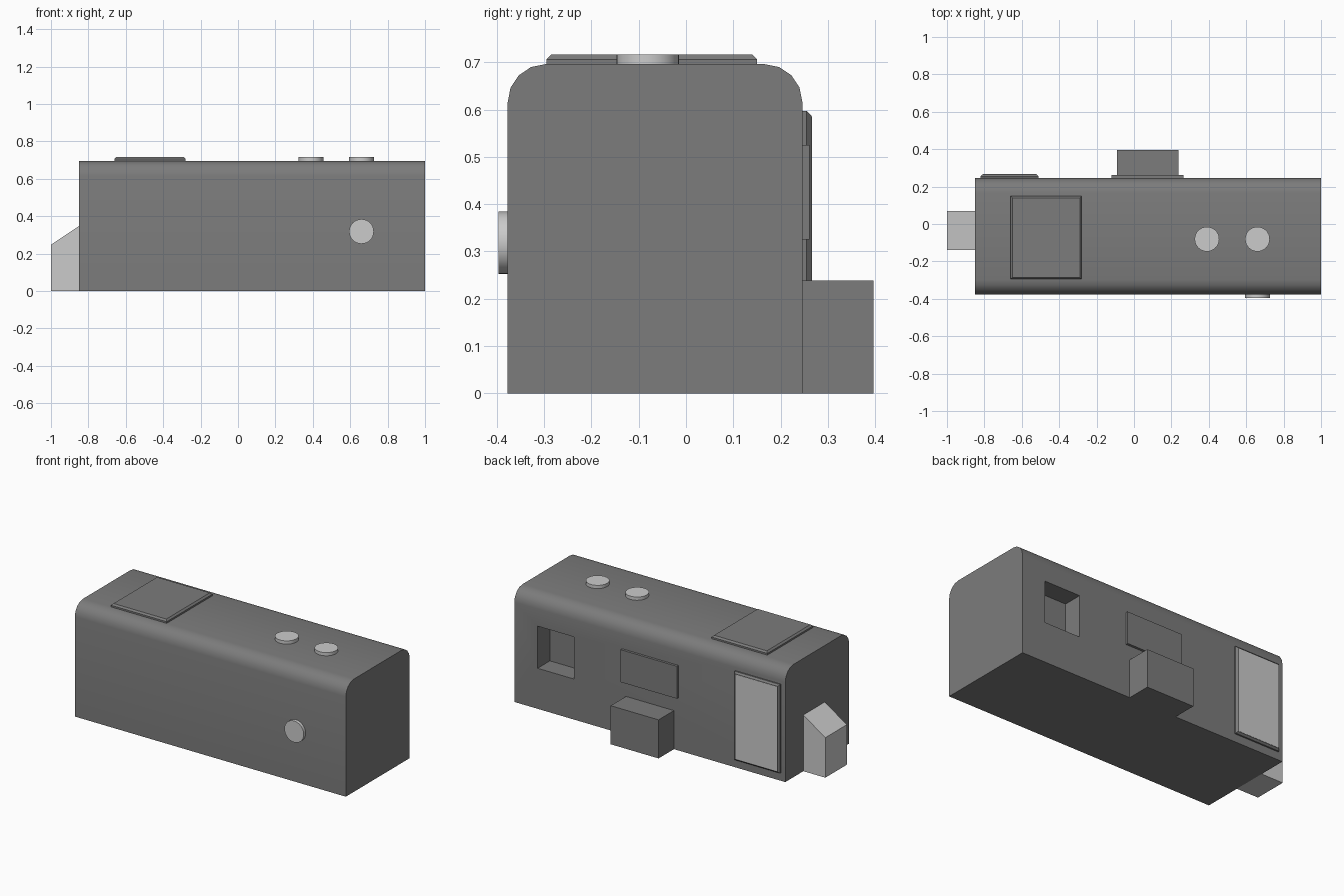
import bpy, bmesh, math
from mathutils import Matrix, Vector

if "Cube" in bpy.data.objects:
    bpy.data.objects.remove(bpy.data.objects["Cube"])

FRONT, BACK, LEFT, RIGHT, TOP = -0.377, 0.246, -0.85, 1.0, 0.696


def make_material(name, value):
    mat = bpy.data.materials.new(name)
    mat.diffuse_color = (value, value, value, 1)
    mat.use_nodes = True
    mat.node_tree.nodes["Principled BSDF"].inputs["Base Color"].default_value = mat.diffuse_color
    return mat


DARK = make_material("dark_grey", 0.2)
LIGHT = make_material("light_grey", 0.6)


def finish(name, bm, mat):
    bmesh.ops.recalc_face_normals(bm, faces=bm.faces)
    mesh = bpy.data.meshes.new(name)
    bm.to_mesh(mesh)
    bm.free()
    mesh.materials.append(mat)
    obj = bpy.data.objects.new(name, mesh)
    bpy.context.collection.objects.link(obj)
    return obj


def smooth(obj):
    bpy.ops.object.select_all(action='DESELECT')
    obj.select_set(True)
    bpy.context.view_layer.objects.active = obj
    bpy.ops.object.shade_smooth_by_angle(angle=math.radians(35))


def extrude(name, points, offset, mat):
    """Solid made by extruding a flat outline."""
    bm = bmesh.new()
    face = bm.faces.new([bm.verts.new(p) for p in points])
    new = bmesh.ops.extrude_face_region(bm, geom=[face])["geom"]
    verts = [g for g in new if isinstance(g, bmesh.types.BMVert)]
    bmesh.ops.translate(bm, verts=verts, vec=offset)
    return finish(name, bm, mat)


def box(name, lo, hi, mat=DARK, chamfer_axis=None, chamfer=0.01):
    """Box between two corners; the high face on chamfer_axis may be chamfered."""
    lo, hi = Vector(lo), Vector(hi)
    bm = bmesh.new()
    bmesh.ops.create_cube(bm, size=1)
    for v in bm.verts:
        v.co = [(lo[i] + hi[i]) / 2 + v.co[i] * (hi[i] - lo[i]) for i in range(3)]
    if chamfer_axis is not None:
        a = chamfer_axis
        edges = [e for e in bm.edges if all(abs(v.co[a] - hi[a]) < 1e-5 for v in e.verts)]
        bmesh.ops.bevel(bm, geom=edges, offset=chamfer, segments=1, affect='EDGES')
    return finish(name, bm, mat)


def button(name, centre, axis):
    bm = bmesh.new()
    bmesh.ops.create_cone(bm, cap_ends=True, segments=32, radius1=0.066,
                          radius2=0.066, depth=0.04)
    rot = Vector(axis).to_track_quat('Z', 'Y').to_matrix().to_4x4()
    bm.transform(Matrix.Translation(centre) @ rot)
    smooth(finish(name, bm, LIGHT))


# Main housing: rounded-top cross-section run along x
r = 0.08
profile = [(LEFT, FRONT, 0), (LEFT, BACK, 0)]
for cy, start in ((BACK - r, 0), (FRONT + r, 90)):
    for i in range(5):
        a = math.radians(start + i * 22.5)
        profile.append((LEFT, cy + r * math.cos(a), TOP - r + r * math.sin(a)))
housing = extrude("housing", profile, (RIGHT - LEFT, 0, 0), DARK)

# Recessed socket in the back
cutter = box("socket_cutter", (0.593, BACK - 0.12, 0.25), (0.841, BACK + 0.1, 0.51))
cutter.hide_render = True
cut = housing.modifiers.new("socket", 'BOOLEAN')
cut.operation, cut.solver, cut.object = 'DIFFERENCE', 'EXACT', cutter
bpy.context.view_layer.objects.active = housing
bpy.ops.object.modifier_apply(modifier=cut.name)
bpy.data.objects.remove(cutter)
smooth(housing)

# Chamfered panels on the top and back
box("top_panel", (-0.66, -0.295, TOP - 0.02), (-0.28, 0.15, 0.716), DARK, 2)
box("back_panel", (-0.82, BACK - 0.02, 0.05), (-0.51, 0.265, 0.597), DARK, 1)
box("back_panel_face", (-0.808, 0.26, 0.062), (-0.522, 0.266, 0.585), LIGHT)

# Back plate and the block beneath it
box("back_plate", (-0.12, BACK - 0.02, 0.325), (0.265, 0.261, 0.525))
box("back_block", (-0.09, BACK - 0.02, 0), (0.237, 0.396, 0.238))

# Side wedge with sloped top
extrude("side_wedge", [(-1, -0.14, 0), (-1, -0.14, 0.247), (LEFT, -0.14, 0.347),
                       (LEFT, -0.14, 0)], (0, 0.21, 0), LIGHT)

# Round buttons
for i, x in enumerate((0.39, 0.66)):
    button(f"top_button_{i + 1}", (x, -0.081, 0.716 - 0.02), (0, 0, 1))
button("front_button", (0.66, -0.396 + 0.02, 0.318), (0, -1, 0))
